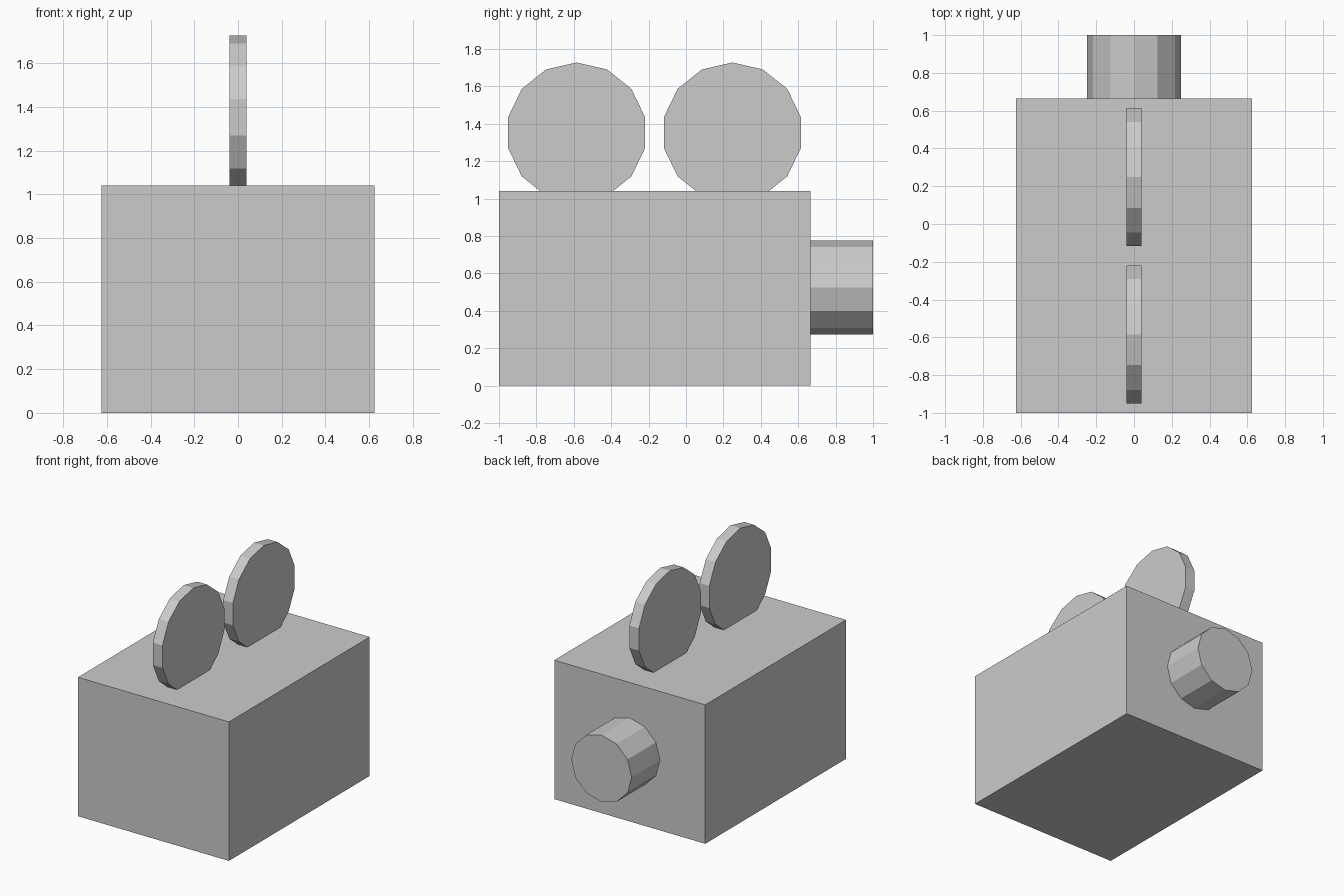
import bpy
import math

if "Cube" in bpy.data.objects:
    bpy.data.objects.remove(bpy.data.objects["Cube"])

grey = bpy.data.materials.new("plain grey")
grey.diffuse_color = (0.6, 0.6, 0.6, 1)
grey.use_nodes = True
grey.node_tree.nodes["Principled BSDF"].inputs["Base Color"].default_value = grey.diffuse_color


def finish(name):
    """Name the new part, bake its transform and colour it."""
    ob = bpy.context.object
    ob.name = name
    bpy.ops.object.transform_apply(location=False, rotation=True, scale=True)
    ob.data.materials.append(grey)
    return ob


def disc(name, sides, radius, depth, location, rotation):
    bpy.ops.mesh.primitive_cylinder_add(vertices=sides, radius=radius, depth=depth,
                                        location=location, rotation=rotation)
    return finish(name)


# Camera body
bpy.ops.mesh.primitive_cube_add(size=1, location=(0, -0.1675, 0.52))
bpy.context.object.scale = (1.25, 1.665, 1.04)
finish("body")

# Lens barrel on the back wall
disc("lens", 12, 0.25, 0.335, (0, 0.8325, 0.525), (math.pi / 2, 0, 0))

# Two film reels, one corner pointing up, slightly sunk into the body
for name, y in (("front_reel", -0.585), ("rear_reel", 0.248)):
    reel = disc(name, 14, 0.375, 0.08, (0, y, 1.353), (0, math.pi / 2, 0))
    reel.rotation_euler.x = math.pi / 2 if max(v.co.z for v in reel.data.vertices) < 0.374 else 0
